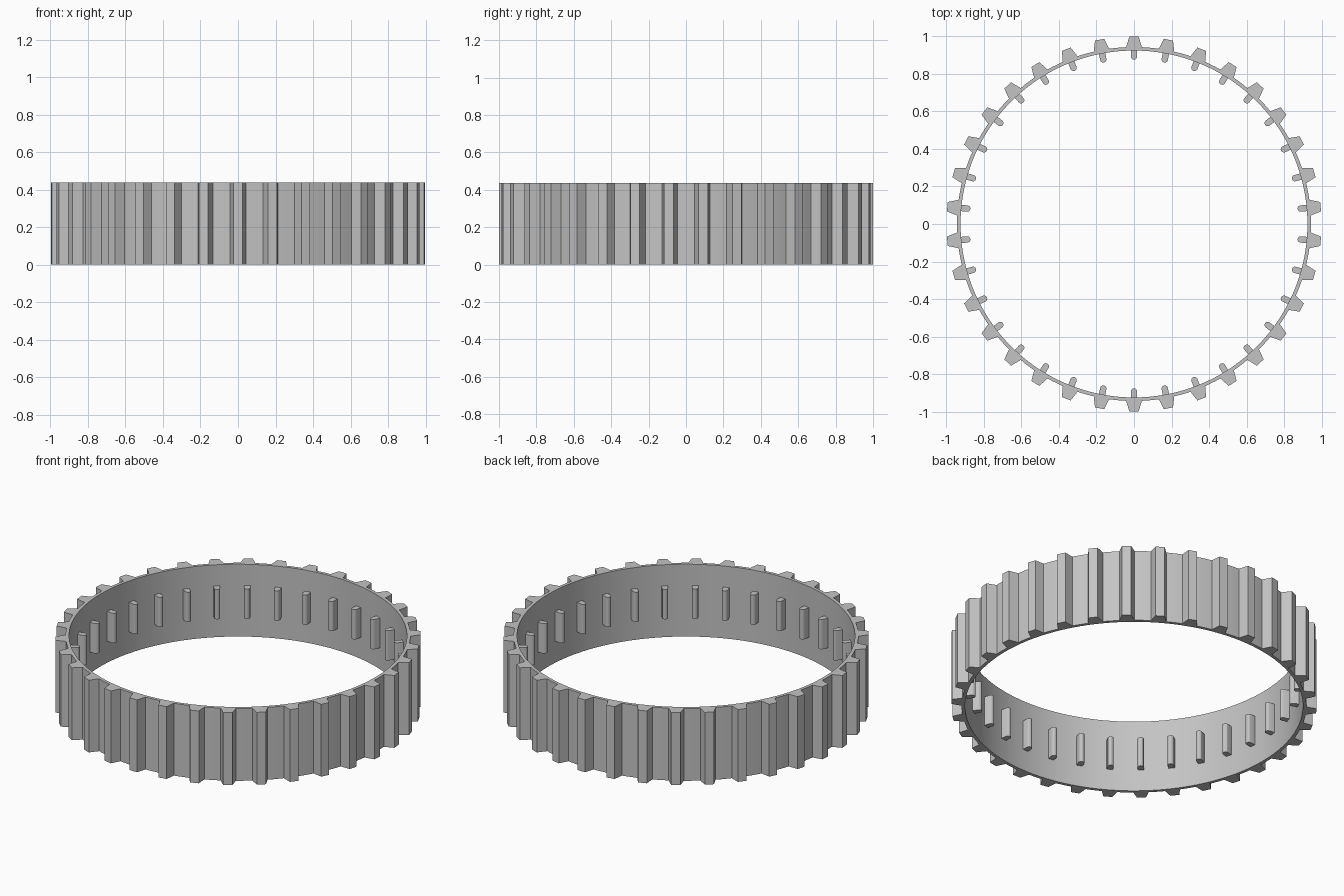
import bpy
import bmesh
import math
from mathutils import Vector, Matrix

TEETH = 34
PITCH = 2 * math.pi / TEETH
HEIGHT = 0.437
R_IN, R_OUT, R_TIP = 0.925, 0.944, 1.0

if "Cube" in bpy.data.objects:
    bpy.data.objects.remove(bpy.data.objects["Cube"])

grey = bpy.data.materials.new("plain grey")
grey.use_nodes = True
colour = (0.55, 0.55, 0.55, 1)
grey.diffuse_color = colour
grey.node_tree.nodes["Principled BSDF"].inputs["Base Color"].default_value = colour


def make_object(name, bm):
    """Turn a bmesh into a shaded object with the grey material."""
    bmesh.ops.recalc_face_normals(bm, faces=bm.faces)
    mesh = bpy.data.meshes.new(name)
    bm.to_mesh(mesh)
    bm.free()
    mesh.materials.append(grey)
    obj = bpy.data.objects.new(name, mesh)
    bpy.context.collection.objects.link(obj)
    bpy.ops.object.select_all(action="DESELECT")
    obj.select_set(True)
    bpy.context.view_layer.objects.active = obj
    bpy.ops.object.shade_smooth_by_angle(angle=math.radians(20))
    return obj


def extrude_up(bm, faces, height):
    """Extrude flat faces upwards, keeping the lower caps."""
    result = bmesh.ops.extrude_face_region(bm, geom=faces, use_keep_orig=True)
    verts = [g for g in result["geom"] if isinstance(g, bmesh.types.BMVert)]
    bmesh.ops.translate(bm, verts=verts, vec=(0, 0, height))


def polar(radius, angle):
    return Vector((radius * math.cos(angle), radius * math.sin(angle), 0))


# Toothed belt: a flat strip between bore and tooth outline, extruded
half_base = 0.042 / R_OUT
half_tip = 0.025 / R_TIP
gap = PITCH - 2 * half_base
outline = [(R_OUT, -half_base), (R_TIP, -half_tip), (R_TIP, half_tip), (R_OUT, half_base)]
outline += [(R_OUT, half_base + gap * k / 3) for k in (1, 2)]

bm = bmesh.new()
inner, outer = [], []
for i in range(TEETH):
    turn = math.pi / 2 + i * PITCH
    for radius, angle in outline:
        outer.append(bm.verts.new(polar(radius, turn + angle)))
        inner.append(bm.verts.new(polar(R_IN, turn + angle)))
strip = []
for i in range(len(outer)):
    strip.append(bm.faces.new((inner[i - 1], outer[i - 1], outer[i], inner[i])))
extrude_up(bm, strip, HEIGHT)
make_object("toothed_belt", bm)

# Guide pins: short round-nosed bars on the inside of the belt
half_width, nose = 0.017, 0.876
pin_profile = [(R_IN + 0.008, -half_width)]
for k in range(7):
    a = -math.pi / 2 + math.pi * k / 6
    pin_profile.append((nose + half_width * (1 - math.cos(a)), half_width * math.sin(a)))
pin_profile.append((R_IN + 0.008, half_width))

bm = bmesh.new()
pins = []
for i in range(TEETH):
    spin = Matrix.Rotation(math.pi / 2 + i * PITCH, 3, "Z")
    pins.append(bm.faces.new([bm.verts.new(spin @ Vector((x, y, 0.13))) for x, y in pin_profile]))
extrude_up(bm, pins, 0.18)
make_object("guide_pins", bm)
